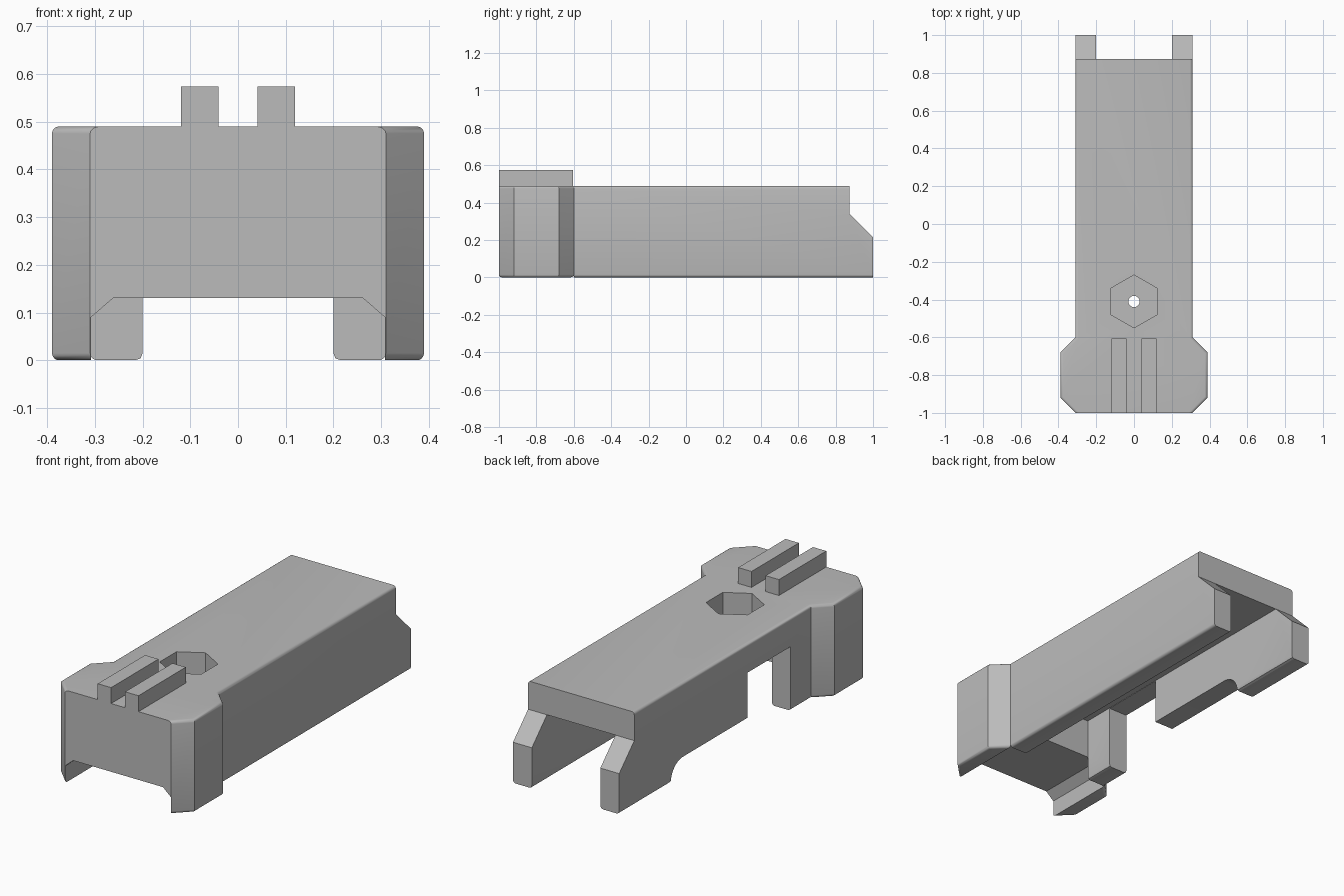
import bpy, bmesh, math
from mathutils import Vector

cube = bpy.data.objects.get("Cube")
if cube:
    bpy.data.objects.remove(cube, do_unlink=True)

grey = bpy.data.materials.new("plain grey")
grey.use_nodes = True
colour = (0.5, 0.5, 0.5, 1)
grey.diffuse_color = colour
grey.node_tree.nodes["Principled BSDF"].inputs["Base Color"].default_value = colour


def prism(name, points, axis, start, end, rounding=None):
    """Extrude a flat outline along x, y or z; round the edges the rule picks."""
    place = {"x": lambda a, b, t: (t, a, b),
             "y": lambda a, b, t: (a, t, b),
             "z": lambda a, b, t: (a, b, t)}[axis]
    bm = bmesh.new()
    face = bm.faces.new([bm.verts.new(place(a, b, start)) for a, b in points])
    moved = bmesh.ops.extrude_face_region(bm, geom=[face])["geom"]
    shift = Vector(place(0, 0, end - start))
    bmesh.ops.translate(bm, vec=shift, verts=[v for v in moved if isinstance(v, bmesh.types.BMVert)])
    bmesh.ops.recalc_face_normals(bm, faces=bm.faces)
    if rounding:
        edges = [e for e in bm.edges if rounding(*(v.co for v in e.verts))]
        bmesh.ops.bevel(bm, geom=edges, offset=0.015, segments=4, profile=0.5,
                        affect="EDGES", clamp_overlap=True)
    mesh = bpy.data.meshes.new(name)
    bm.to_mesh(mesh)
    bm.free()
    mesh.materials.append(grey)
    obj = bpy.data.objects.new(name, mesh)
    bpy.context.collection.objects.link(obj)
    return obj


def mirrored(half):
    """Close a right-hand outline with its mirror image."""
    return half + [(-a, b) for a, b in reversed(half)]


def circle(radius, sides, centre_y, turn=0):
    angles = [turn + math.tau * i / sides for i in range(sides)]
    return [(radius * math.cos(a), centre_y + radius * math.sin(a)) for a in angles]


# Housing: long body with a wider, chamfered front block
outline = mirrored([(0.31, -1), (0.39, -0.92), (0.39, -0.68), (0.31, -0.6), (0.31, 1)])
housing = prism("housing", outline, "z", 0, 0.49,
                lambda p, q: abs(p.z - q.z) < 0.01 and abs(p.y - q.y) > 0.01)

# Underside channel with eased lower edges
channel = prism("channel_cutter", mirrored(
    [(0.235, -0.02), (0.215, 0), (0.204, 0.004), (0.2, 0.015), (0.2, 0.34)]), "y", -0.601, 1.1)

# Recess under the front block
recess = prism("front_recess_cutter", mirrored(
    [(0.308, -0.1), (0.308, 0.09), (0.262, 0.13)]), "y", -1.1, -0.6)

# Sloped tail, leaving two prongs behind the roof
tail = prism("tail_cutter", [(0.874, 0.6), (0.874, 0.34), (1, 0.214), (1.1, 0.114), (1.1, 0.6)],
             "x", -0.6, 0.6)

# Opening in one side wall, ending in a rounded corner
arc = [(0.47 + 0.1 * math.sin(a), 0.1 * math.cos(a))
       for a in (math.pi / 2 * i / 8 for i in range(9))]
opening = prism("side_opening_cutter",
                [(-0.43, -0.1), (-0.43, 0.338), (-0.07, 0.338), (-0.07, 0.1)] + arc + [(0.57, -0.1)],
                "x", -0.5, -0.19)

# Hexagonal nut pocket and its bolt hole
pocket = prism("hex_pocket_cutter", circle(0.14, 6, -0.41, math.pi / 6), "z", 0.37, 0.6)
hole = prism("bolt_hole_cutter", circle(0.03, 20, -0.41), "z", 0.2, 0.6)

bpy.context.view_layer.objects.active = housing
for cutter in (recess, channel, tail, opening, pocket, hole):
    cutter.hide_render = True
    cut = housing.modifiers.new(cutter.name, "BOOLEAN")
    cut.operation = "DIFFERENCE"
    cut.solver = "EXACT"
    cut.object = cutter
    bpy.ops.object.modifier_apply(modifier=cut.name)
    bpy.data.objects.remove(cutter, do_unlink=True)

# Pair of sight rails on top of the front block
for side, x in (("left", 0.08), ("right", -0.08)):
    prism(side + "_rail", [(x - 0.039, 0.488), (x + 0.039, 0.488), (x + 0.039, 0.574), (x - 0.039, 0.574)],
          "y", -1, -0.605)

bpy.ops.object.select_all(action="DESELECT")
housing.select_set(True)
bpy.ops.object.shade_smooth_by_angle(angle=math.radians(30))
